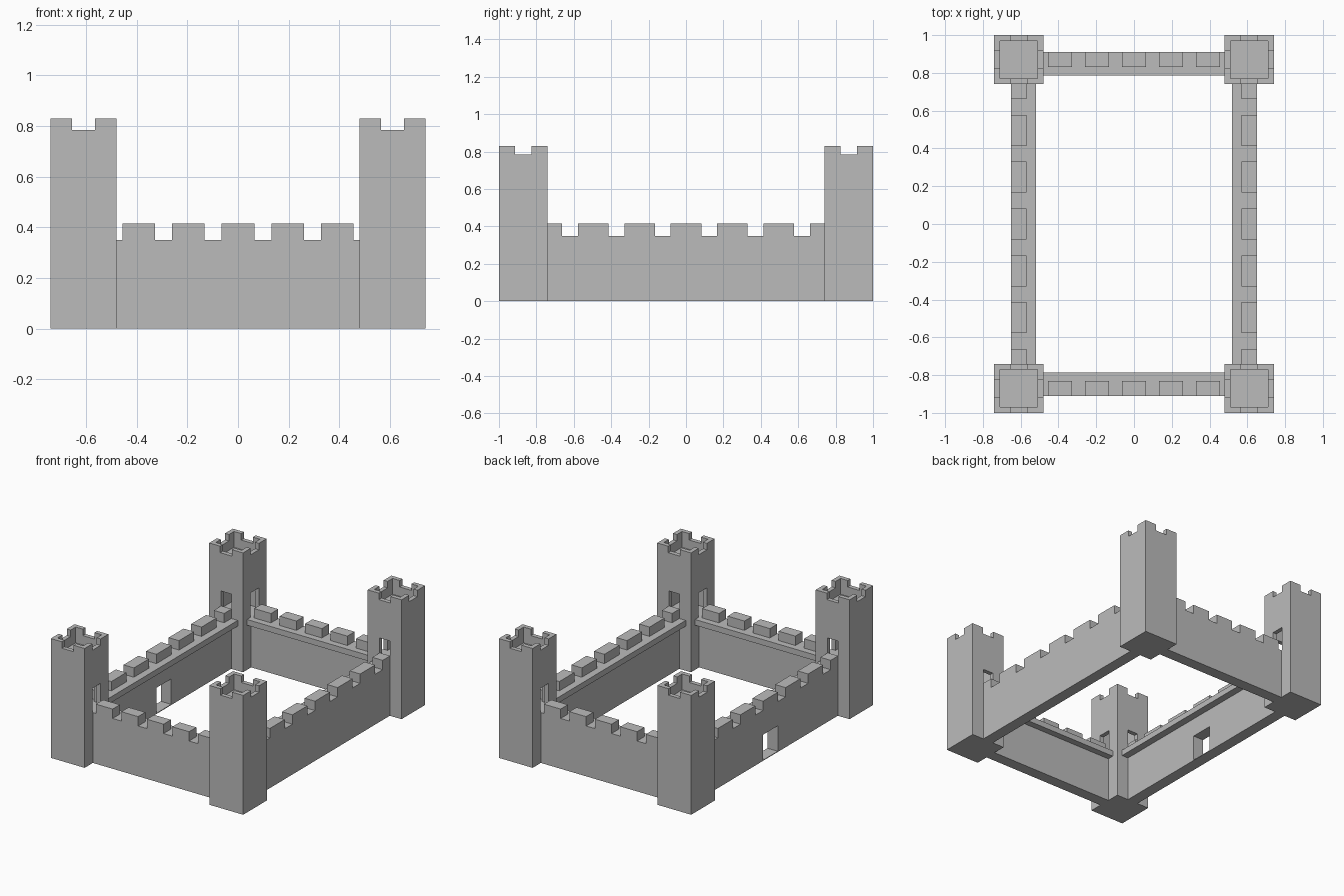
import bpy

if "Cube" in bpy.data.objects:
    bpy.data.objects.remove(bpy.data.objects["Cube"])

stone = bpy.data.materials.new("grey stone")
stone.diffuse_color = (0.5, 0.5, 0.5, 1)
stone.use_nodes = True
stone.node_tree.nodes["Principled BSDF"].inputs["Base Color"].default_value = stone.diffuse_color


def box(name, x, y, z):
    """Box from (min, max) ranges, in world coordinates."""
    v = [(a, b, c) for a in x for b in y for c in z]
    f = [(0, 1, 3, 2), (4, 6, 7, 5), (0, 4, 5, 1),
         (2, 3, 7, 6), (0, 2, 6, 4), (1, 5, 7, 3)]
    me = bpy.data.meshes.new(name)
    me.from_pydata(v, [], f)
    me.materials.append(stone)
    ob = bpy.data.objects.new(name, me)
    bpy.context.collection.objects.link(ob)
    return ob


def apply_mod(ob, mod):
    bpy.ops.object.select_all(action='DESELECT')
    bpy.context.view_layer.objects.active = ob
    ob.select_set(True)
    bpy.ops.object.modifier_apply(modifier=mod.name)


def cut(ob, x, y, z):
    """Remove a box-shaped volume from an object."""
    c = box("cutter", x, y, z)
    c.hide_render = True
    m = ob.modifiers.new("cut", 'BOOLEAN')
    m.operation = 'DIFFERENCE'
    m.solver = 'EXACT'
    m.object = c
    apply_mod(ob, m)
    bpy.data.objects.remove(c, do_unlink=True)


def mirror(ob, x, y):
    m = ob.modifiers.new("mirror", 'MIRROR')
    m.use_axis = (x, y, False)
    m.use_mirror_merge = False
    apply_mod(ob, m)


CX, CY, H = 0.61, 0.87, 0.13       # tower centre and half width
TOP, NOTCH = 0.83, 0.785           # tower heights
WALK, WALL_TOP = 0.35, 0.415       # wall heights
IN = H - 0.03                      # inner half width of tower


def span(c, h):
    return (c - h, c + h)


# Corner towers: battlement well, notches, room and two doors, mirrored to four
tower = box("corner_towers", span(CX, H), span(CY, H), (0, TOP))
cut(tower, span(CX, IN), span(CY, IN), (0.72, 1))
cut(tower, span(CX, 0.045), span(CY, 0.2), (NOTCH, 1))
cut(tower, span(CX, 0.2), span(CY, 0.045), (NOTCH, 1))
cut(tower, span(CX, IN), span(CY, IN), (WALK, 0.68))
cut(tower, (CX - 0.2, CX), span(CY, 0.045), (WALK, 0.52))
cut(tower, span(CX, 0.04), (CY - 0.2, CY), (WALK, 0.52))
mirror(tower, True, True)

# Front and back walls with notches and inner walkway
EX = CX - H + 0.004
wall = box("front_and_back_walls", (-EX, EX), (0.83, 0.91), (0, WALL_TOP))
for i in range(-3, 3):
    c = (i + 0.5) * 0.196
    cut(wall, span(c, 0.0335), (0.7, 1), (WALK, 1))
mirror(wall, False, True)
walk = box("front_and_back_walkways", (-EX, EX), (0.785, 0.83), (0.31, WALK))
mirror(walk, False, True)

# Side walls; the left one has the gate
EY = CY - H + 0.004
for name, s in (("right", 1), ("left", -1)):
    xs = sorted((s * 0.57, s * 0.65))
    side = box(name + "_wall", xs, (-EY, EY), (0, WALL_TOP))
    for i in range(-3, 3):
        c = (i + 0.5) * 0.248
        cut(side, (xs[0] - 0.1, xs[1] + 0.1), span(c, 0.042), (WALK, 1))
    if s < 0:
        cut(side, (-0.8, -0.4), (-0.08, 0.08), (0.005, 0.182))
    box(name + "_walkway", sorted((s * 0.52, s * 0.57)), (-EY, EY), (0.31, WALK))
